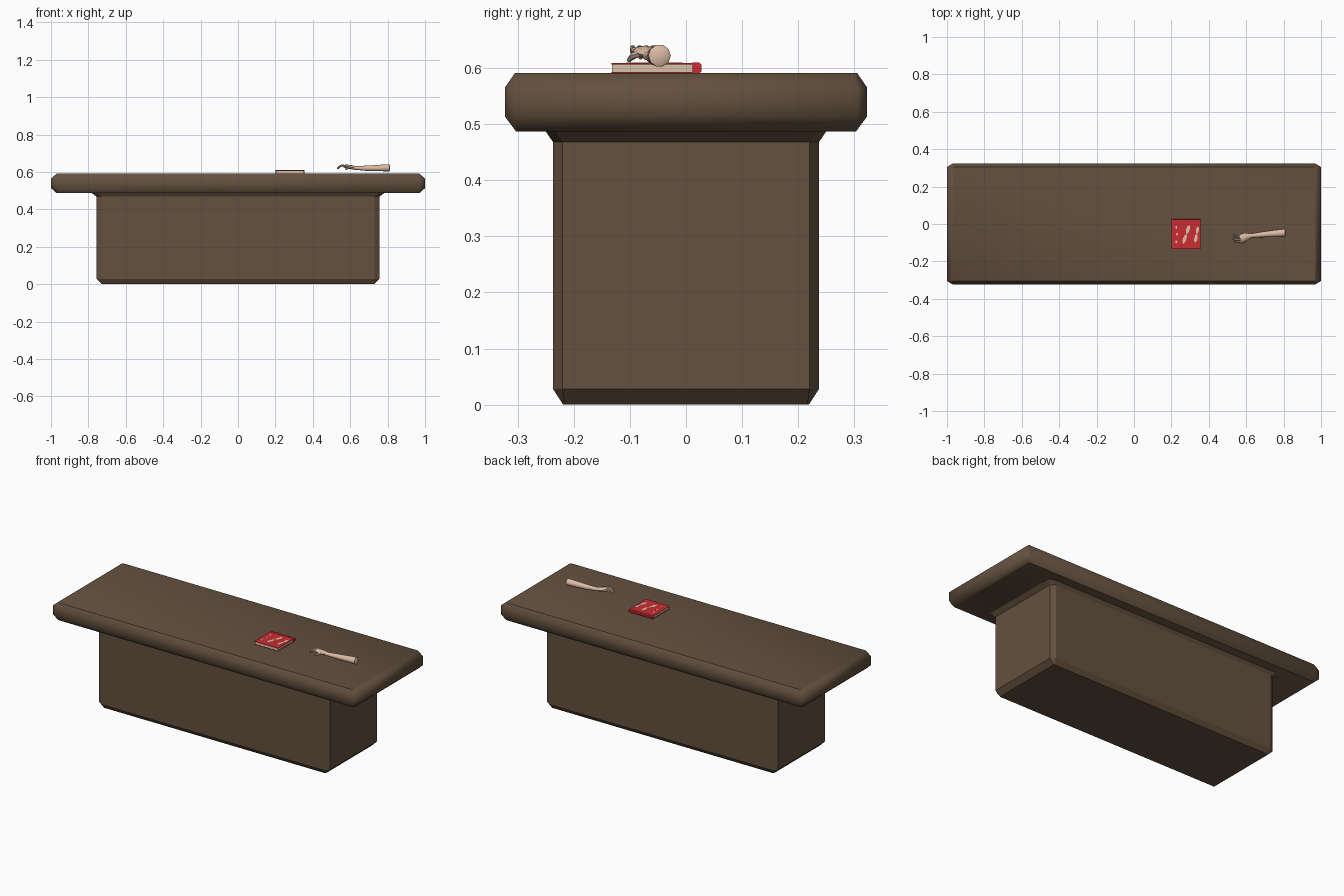
import bpy, bmesh, math
from mathutils import Vector

if "Cube" in bpy.data.objects:
    bpy.data.objects.remove(bpy.data.objects["Cube"])


def material(name, rgb):
    m = bpy.data.materials.new(name)
    m.diffuse_color = (*rgb, 1)
    m.use_nodes = True
    m.node_tree.nodes["Principled BSDF"].inputs["Base Color"].default_value = m.diffuse_color
    return m


wood = material("brown wood", (0.127, 0.082, 0.050))
red = material("red cover", (0.60, 0.025, 0.032))
paper = material("cream paper", (0.72, 0.54, 0.40))
skin = material("pale skin", (0.72, 0.50, 0.37))


def finish(name, bm, mat, angle=None):
    bmesh.ops.recalc_face_normals(bm, faces=bm.faces)
    me = bpy.data.meshes.new(name)
    bm.to_mesh(me)
    bm.free()
    me.materials.append(mat)
    ob = bpy.data.objects.new(name, me)
    bpy.context.collection.objects.link(ob)
    if angle:
        bpy.ops.object.select_all(action='DESELECT')
        ob.select_set(True)
        bpy.context.view_layer.objects.active = ob
        bpy.ops.object.shade_smooth_by_angle(angle=math.radians(angle))
    return ob


def loft(name, loops, mat, angle=None):
    """Skin a list of equal-length point loops and cap both ends."""
    bm = bmesh.new()
    rings = [[bm.verts.new(p) for p in loop] for loop in loops]
    n = len(rings[0])
    for a, b in zip(rings, rings[1:]):
        for i in range(n):
            j = (i + 1) % n
            bm.faces.new((a[i], a[j], b[j], b[i]))
    bm.faces.new(rings[0][::-1])
    bm.faces.new(rings[-1])
    return finish(name, bm, mat, angle)


def chamfered(hx, hy, cx, cy, z):
    """Rectangle loop with cut corners."""
    return [(hx, -hy + cy, z), (hx, hy - cy, z), (hx - cx, hy, z), (-hx + cx, hy, z),
            (-hx, hy - cy, z), (-hx, -hy + cy, z), (-hx + cx, -hy, z), (hx - cx, -hy, z)]


def box(name, x0, x1, y0, y1, z0, z1, mat):
    loop = [(x0, y0), (x1, y0), (x1, y1), (x0, y1)]
    return loft(name, [[(x, y, z) for x, y in loop] for z in (z0, z1)], mat)


def limb(name, path, mat, sides=10):
    """Tapered tube; each path entry is x, y, z, half width, half height."""
    pts = [Vector(p[:3]) for p in path]
    loops = []
    for i, p in enumerate(path):
        t = (pts[min(i + 1, len(pts) - 1)] - pts[max(i - 1, 0)]).normalized()
        side = Vector((0, 0, 1)).cross(t).normalized()
        up = t.cross(side)
        loops.append([pts[i] + side * p[3] * math.cos(a) + up * p[4] * math.sin(a)
                      for a in (math.tau * k / sides for k in range(sides))])
    return loft(name, loops, mat, 50)


# Pedestal with chamfered foot, corners and a flared neck
loft("pedestal", [chamfered(0.728, 0.219, 0.004, 0.003, 0),
                  chamfered(0.756, 0.237, 0.026, 0.017, 0.028),
                  chamfered(0.756, 0.237, 0.026, 0.017, 0.468),
                  chamfered(0.785, 0.252, 0.026, 0.017, 0.490)], wood)

# Thick counter slab with rounded rim
loft("counter_top", [chamfered(0.970, 0.303, 0.004, 0.003, 0.487),
                     chamfered(1.0, 0.323, 0.030, 0.018, 0.514),
                     chamfered(1.0, 0.323, 0.030, 0.018, 0.565),
                     chamfered(0.970, 0.305, 0.004, 0.003, 0.591)], wood, 52)

# Book: page block, two covers and a rounded spine
box("book_pages", 0.203, 0.353, -0.132, 0.012, 0.593, 0.606, paper)
box("back_cover", 0.200, 0.356, -0.133, 0.015, 0.590, 0.593, red)
box("front_cover", 0.200, 0.356, -0.133, 0.015, 0.606, 0.609, red)
spine = [(0.012, 0.590), (0.024, 0.591), (0.028, 0.595),
         (0.028, 0.605), (0.024, 0.610), (0.012, 0.610)]
loft("book_spine", [[(x, y, z) for y, z in spine] for x in (0.200, 0.356)], red)

# Worn patches on the front cover
for x, y, w, h, lean in ((0.226, -0.018, 0.005, 0.008, 0), (0.230, -0.055, 0.005, 0.007, 0),
                         (0.226, -0.095, 0.006, 0.008, 0), (0.288, -0.030, 0.010, 0.024, 0.006),
                         (0.271, -0.080, 0.010, 0.026, 0.008), (0.339, -0.033, 0.008, 0.020, 0.003),
                         (0.331, -0.076, 0.009, 0.024, 0.004)):
    loop = [(x + w * math.cos(a) + lean * math.sin(a), y + h * math.sin(a))
            for a in (math.tau * k / 8 for k in range(8))]
    loft("cover_patch", [[(px, py, z) for px, py in loop] for z in (0.6085, 0.6095)], paper)

# Forearm tapering from the elbow end to the wrist and palm
limb("forearm", [(0.812, -0.047, 0.622, 0.014, 0.014), (0.808, -0.047, 0.622, 0.020, 0.020),
                 (0.780, -0.049, 0.622, 0.020, 0.019), (0.740, -0.052, 0.621, 0.018, 0.017),
                 (0.690, -0.056, 0.620, 0.015, 0.015), (0.640, -0.061, 0.621, 0.012, 0.011),
                 (0.615, -0.064, 0.623, 0.014, 0.011)], skin, 10)
limb("palm", [(0.622, -0.063, 0.623, 0.012, 0.010), (0.605, -0.067, 0.626, 0.019, 0.011),
              (0.580, -0.073, 0.630, 0.023, 0.010), (0.566, -0.076, 0.631, 0.020, 0.007)], skin, 8)

# Four curled fingers and a thumb
for i in range(4):
    y = -0.093 + i * 0.012
    reach = (0.0, 0.006, 0.007, 0.003)[i]
    limb("finger", [(0.578, y, 0.632, 0.005, 0.005), (0.560 - reach, y - 0.002, 0.636, 0.005, 0.005),
                    (0.546 - reach, y - 0.002, 0.629, 0.0045, 0.0045),
                    (0.537 - reach, y, 0.617, 0.003, 0.003)], skin, 6)
limb("thumb", [(0.608, -0.076, 0.627, 0.006, 0.006), (0.592, -0.094, 0.622, 0.006, 0.006),
               (0.574, -0.102, 0.614, 0.004, 0.004)], skin, 6)
